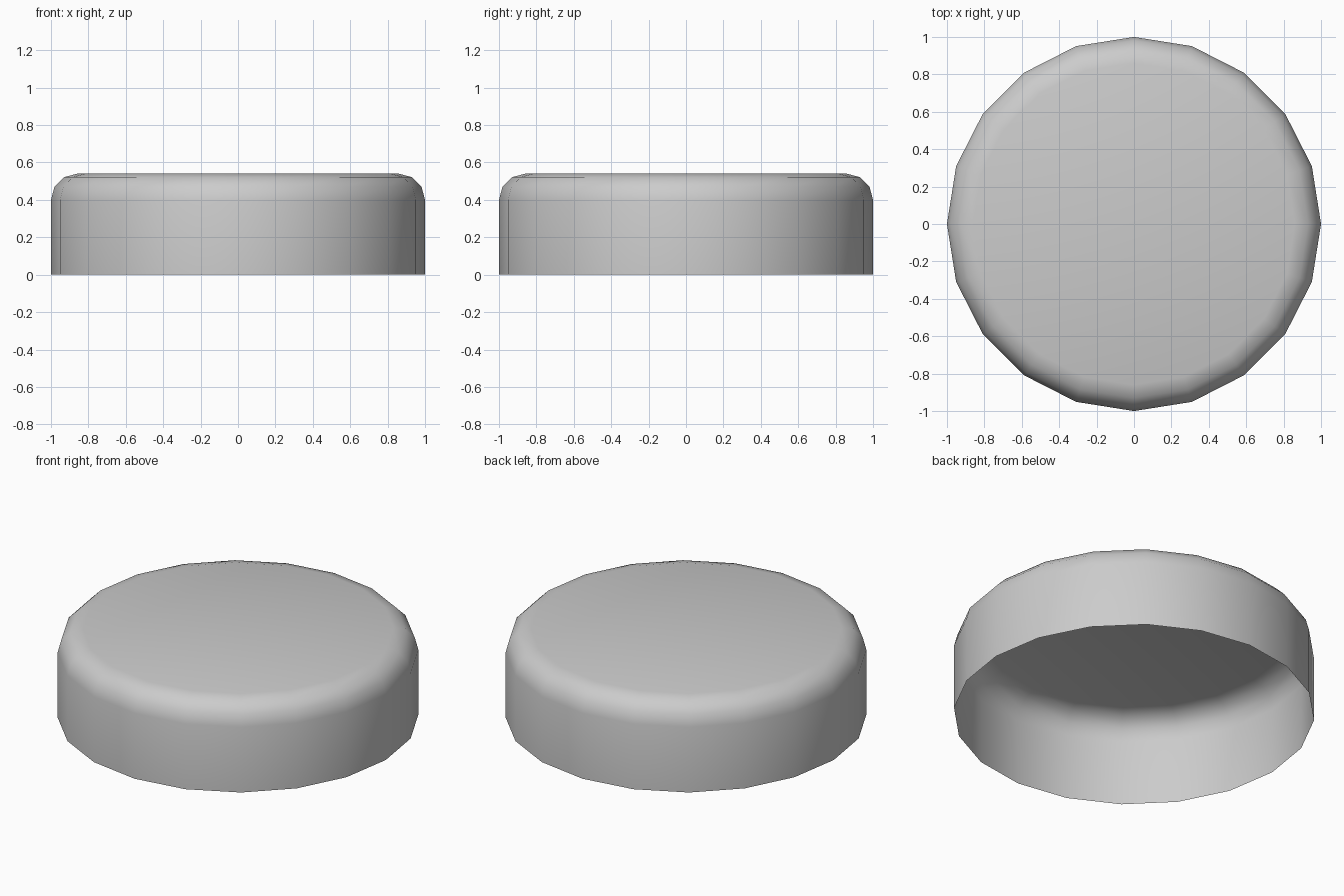
import bpy, bmesh, math

if "Cube" in bpy.data.objects:
    bpy.data.objects.remove(bpy.data.objects["Cube"])

SIDES = 20
HEIGHT = 0.54
BEVEL = 0.14
STEPS = 3

# Profile: straight skirt, then a rounded shoulder up to the flat top
profile = [(1.0, 0.0)]
for i in range(STEPS + 1):
    a = math.pi / 2 * i / STEPS
    profile.append((1 - BEVEL + BEVEL * math.cos(a), HEIGHT - BEVEL + BEVEL * math.sin(a)))

# Spin the profile into rings, open underneath
bm = bmesh.new()
rings = []
for r, z in profile:
    rings.append([bm.verts.new((r * math.cos(2 * math.pi * k / SIDES),
                                r * math.sin(2 * math.pi * k / SIDES), z))
                  for k in range(SIDES)])
for low, high in zip(rings, rings[1:]):
    for k in range(SIDES):
        n = (k + 1) % SIDES
        bm.faces.new((low[k], low[n], high[n], high[k]))

# Flat top
bm.faces.new(rings[-1])

mesh = bpy.data.meshes.new("lid")
bm.to_mesh(mesh)
bm.free()
lid = bpy.data.objects.new("lid", mesh)
bpy.context.collection.objects.link(lid)

# Smooth shading
bpy.context.view_layer.objects.active = lid
lid.select_set(True)
bpy.ops.object.shade_smooth_by_angle(angle=math.radians(40))
